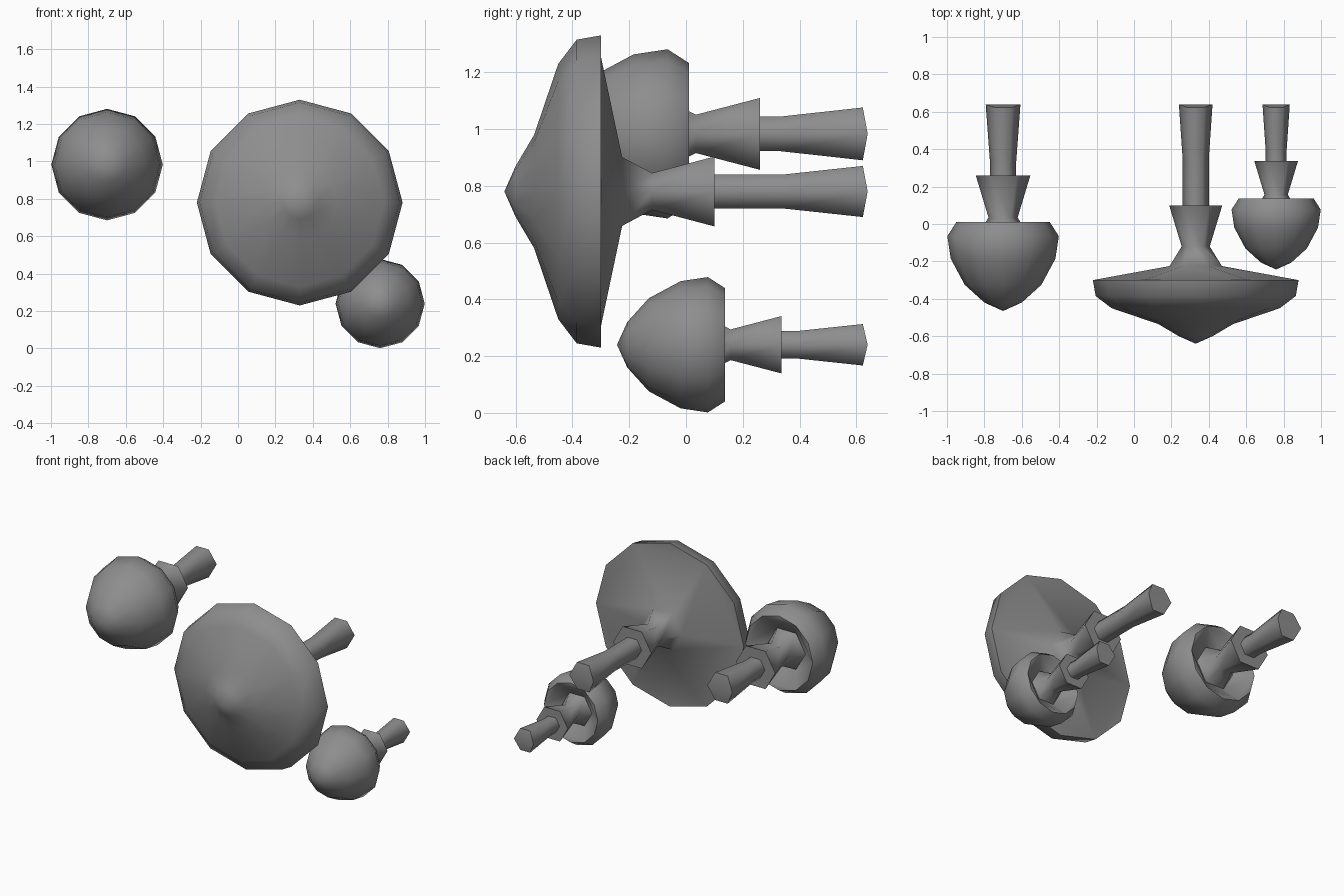
import bpy, bmesh
from math import cos, sin, pi, radians

cube = bpy.data.objects.get("Cube")
if cube:
    bpy.data.objects.remove(cube)

grey = bpy.data.materials.new("plain grey")
grey.use_nodes = True
grey.diffuse_color = (0.27, 0.27, 0.27, 1)
grey.node_tree.nodes["Principled BSDF"].inputs["Base Color"].default_value = (0.27, 0.27, 0.27, 1)


def ring(bm, n, y, rx, rz=None):
    """Ring of n vertices around the y axis."""
    rz = rz or rx
    return [bm.verts.new((rx * cos(2 * pi * i / n), y, rz * sin(2 * pi * i / n)))
            for i in range(n)]


def bridge(bm, a, b):
    n = len(a)
    for i in range(n):
        j = (i + 1) % n
        bm.faces.new((a[i], b[i], b[j], a[j]))


def finish(bm, name, x, z):
    mesh = bpy.data.meshes.new(name)
    bm.to_mesh(mesh)
    bm.free()
    mesh.materials.append(grey)
    obj = bpy.data.objects.new(name, mesh)
    obj.location = (x, 0, z)
    bpy.context.collection.objects.link(obj)
    bpy.ops.object.select_all(action='DESELECT')
    obj.select_set(True)
    bpy.context.view_layer.objects.active = obj
    bpy.ops.object.shade_smooth_by_angle(angle=radians(68))


def cap(name, x, z, tip, profile):
    """Twelve-sided outer cap, from the tip back to the rim."""
    bm = bmesh.new()
    top = bm.verts.new((0, tip, 0))
    rings = [ring(bm, 12, y, r) for y, r in profile]
    for i in range(12):
        bm.faces.new((top, rings[0][i], rings[0][(i + 1) % 12]))
    for a, b in zip(rings, rings[1:]):
        bridge(bm, a, b)
    finish(bm, name, x, z)


def stem(name, x, z, rim, profile, end):
    """Underside of the cap running into a six-sided stem with a skirt."""
    bm = bmesh.new()
    edge = ring(bm, 12, *rim)
    # flat corners between the twelve-sided rim and the six-sided gills
    for i in range(1, 12, 2):
        bm.faces.new((edge[(i + 1) % 12], edge[i], edge[i - 1]))
    rings = [edge[::2]] + [ring(bm, 6, y, r) for y, r in profile]
    # flared foot with a slightly ridged end
    y, rx, rz = end
    foot = ring(bm, 6, y, rx, rz / sin(pi / 3))
    for i in (0, 3):
        foot[i].co.y += 0.017
    rings.append(foot)
    for a, b in zip(rings, rings[1:]):
        bridge(bm, a, b)
    bm.faces.new((foot[3], foot[2], foot[1], foot[0]))
    bm.faces.new((foot[0], foot[5], foot[4], foot[3]))
    finish(bm, name, x, z)


# large wide mushroom
cap("large_cap", 0.33, 0.78, -0.64,
    [(-0.60, 0.09), (-0.535, 0.20), (-0.45, 0.45), (-0.385, 0.535), (-0.30, 0.55)])
stem("large_stem", 0.33, 0.78, (-0.30, 0.55),
     [(-0.225, 0.14), (-0.12, 0.075), (0.10, 0.142), (0.10, 0.07), (0.35, 0.07)],
     (0.623, 0.09, 0.09))

# two round mushrooms of the same shape at different sizes
for label, x, z, s, rim_y, foot in (("medium", -0.70, 0.983, 1.0, 0.01, 0.093),
                                    ("small", 0.76, 0.24, 0.8, 0.137, 0.073)):
    outline = [(-0.43, 0.10), (-0.335, 0.205), (-0.195, 0.28), (-0.075, 0.298), (0, 0.25)]
    cap(label + "_cap", x, z, rim_y - 0.475 * s,
        [(rim_y + y * s, r * s) for y, r in outline])
    inner = [(-0.08, 0.14), (0.025, 0.078), (0.25, 0.146), (0.25, 0.07), (0.32, 0.07)]
    stem(label + "_stem", x, z, (rim_y, 0.25 * s),
         [(rim_y + y * s, r * s) for y, r in inner], (0.623, foot, foot))
